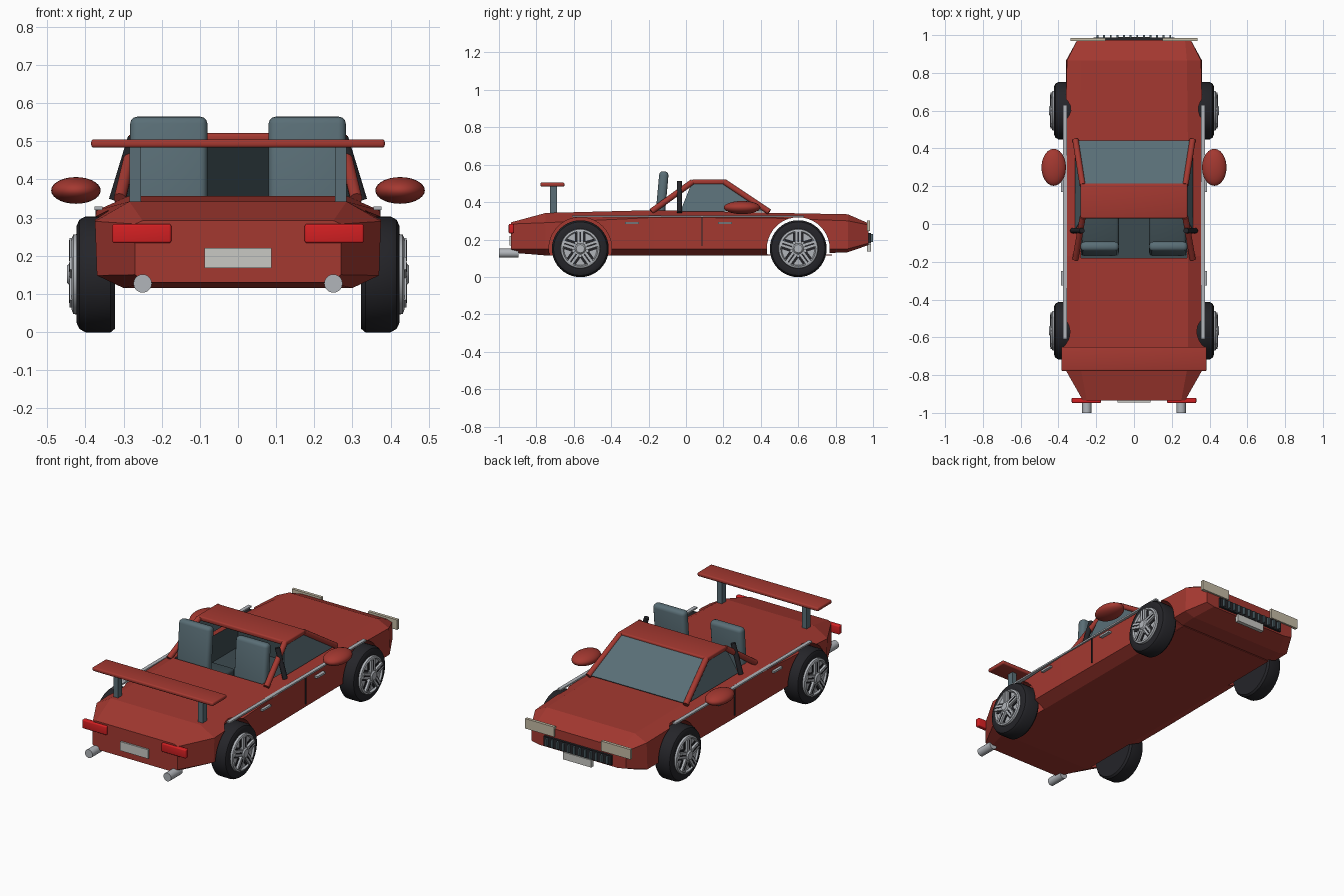
import bpy, bmesh, math
from mathutils import Vector, Matrix

old = bpy.data.objects.get("Cube")
if old:
    bpy.data.objects.remove(old, do_unlink=True)


def material(name, r, g, b):
    m = bpy.data.materials.new(name)
    m.use_nodes = True
    m.diffuse_color = (r, g, b, 1)
    m.node_tree.nodes["Principled BSDF"].inputs["Base Color"].default_value = (r, g, b, 1)
    return m


RED = material("body red", .37, .040, .030)
LAMP = material("lamp red", .65, .014, .016)
SLATE = material("slate", .10, .155, .18)
DARK = material("cabin dark", .045, .07, .08)
BLACK = material("rubber black", .018, .018, .022)
SILVER = material("silver", .44, .46, .49)
PLATE = material("plate grey", .58, .58, .55)
CREAM = material("lamp cream", .56, .50, .38)
SIDES = ((1, "left"), (-1, "right"))


def finish(name, bm, mat, smooth=False):
    bmesh.ops.recalc_face_normals(bm, faces=bm.faces)
    me = bpy.data.meshes.new(name)
    bm.to_mesh(me)
    bm.free()
    ob = bpy.data.objects.new(name, me)
    bpy.context.collection.objects.link(ob)
    me.materials.append(mat)
    if smooth:
        activate(ob)
        bpy.ops.object.shade_smooth_by_angle(angle=math.radians(35))
    return ob


def activate(ob):
    bpy.ops.object.select_all(action='DESELECT')
    ob.select_set(True)
    bpy.context.view_layer.objects.active = ob


def box(name, x, y, z, mat, bevel=0, tilt=0):
    """Box from (low, high) ranges, tilted about its own x axis."""
    bm = bmesh.new()
    lo, hi = Vector((x[0], y[0], z[0])), Vector((x[1], y[1], z[1]))
    bmesh.ops.create_cube(bm, size=1)
    bmesh.ops.scale(bm, vec=hi - lo, verts=bm.verts)
    if bevel:
        bmesh.ops.bevel(bm, geom=bm.edges[:], offset=bevel, segments=3, profile=.5, affect='EDGES')
    bmesh.ops.transform(bm, matrix=Matrix.Translation((lo + hi) / 2) @ Matrix.Rotation(tilt, 4, 'X'), verts=bm.verts)
    return finish(name, bm, mat, bevel > 0)


def mirrored(s, x):
    return sorted((s * x[0], s * x[1]))


def rod(name, p, q, r, mat, sides=12):
    p, q = Vector(p), Vector(q)
    bm = bmesh.new()
    rot = (q - p).to_track_quat('Z', 'Y').to_matrix().to_4x4()
    bmesh.ops.create_cone(bm, cap_ends=True, segments=sides, radius1=r, radius2=r,
                          depth=(q - p).length, matrix=Matrix.Translation((p + q) / 2) @ rot)
    return finish(name, bm, mat, True)


def pane(name, corners, mat):
    bm = bmesh.new()
    bm.faces.new([bm.verts.new(c) for c in corners])
    ob = finish(name, bm, mat)
    mod = ob.modifiers.new("thickness", 'SOLIDIFY')
    mod.thickness = .006
    mod.offset = 0
    return ob


def lathe(name, profile, centre, s, mat, steps=40):
    """Spin a (radius, x) outline around the wheel axle."""
    bm = bmesh.new()
    rings = []
    for r, x in profile:
        rings.append([bm.verts.new((s * x, centre[0] + r * math.cos(a), centre[1] + r * math.sin(a)))
                      for a in (2 * math.pi * i / steps for i in range(steps))])
    for a, b in zip(rings, rings[1:]):
        for i in range(steps):
            j = (i + 1) % steps
            bm.faces.new((a[i], a[j], b[j], b[i]))
    bm.faces.new(rings[0])
    bm.faces.new(rings[-1])
    return finish(name, bm, mat, True)


# Body: sections of (y, then half width and height at sill, lower side, shoulder, deck)
STATIONS = [
    (-.935, (.24, .13), (.27, .15), (.27, .283), (.25, .292)),
    (-.75, (.30, .115), (.37, .148), (.375, .29), (.285, .342)),
    (-.17, (.30, .115), (.37, .148), (.372, .318), (.285, .357)),
    (.45, (.30, .115), (.365, .148), (.365, .315), (.285, .343)),
    (.865, (.30, .132), (.36, .15), (.355, .30), (.28, .335)),
    (.975, (.25, .17), (.30, .18), (.30, .278), (.27, .287)),
]
bm = bmesh.new()
loops = []
for y, *pts in STATIONS:
    outline = pts + [(-x, z) for x, z in reversed(pts)]
    loops.append([bm.verts.new((x, y, z)) for x, z in outline])
for a, b in zip(loops, loops[1:]):
    for i in range(len(a)):
        j = (i + 1) % len(a)
        bm.faces.new((a[i], a[j], b[j], b[i]))
bm.faces.new(loops[0])
bm.faces.new(loops[-1])
body = finish("body", bm, RED)

# Cut the wheel arches and the cabin
REAR, FRONT, AXLE, ARCH = -.565, .60, .151, .168
cutters = [rod("front_arch_cut", (-.6, FRONT, AXLE), (.6, FRONT, AXLE), ARCH, RED, 40),
           box("cabin_cut", (-.28, .28), (-.18, .40), (.20, .6), RED)]
for s, side in SIDES:
    cutters.append(rod(side + "_rear_arch_cut", (s * .3, REAR, AXLE), (s * .6, REAR, AXLE), ARCH, RED, 40))
for cutter in cutters:
    mod = body.modifiers.new("cut", 'BOOLEAN')
    mod.operation = 'DIFFERENCE'
    mod.solver = 'EXACT'
    mod.object = cutter
    activate(body)
    bpy.ops.object.modifier_apply(modifier=mod.name)
    bpy.data.objects.remove(cutter, do_unlink=True)
body.data.materials.clear()
body.data.materials.append(RED)
body.data.materials.append(DARK)
for f in body.data.polygons:
    c = f.center
    inside = abs(c.x) < .2805 and -.181 < c.y < .401 and .199 < c.z < .335
    f.material_index = 1 if inside else 0
    f.use_smooth = False
box("front_floor", (-.30, .30), (.42, .78), (.115, .121), RED)

# Windscreen, roof strip and pillars
pane("windscreen", [(-.30, .44, .35), (.30, .44, .35), (.265, .21, .508), (-.265, .21, .508)], SLATE)
box("roof_strip", (-.283, .283), (.03, .215), (.495, .521), RED, .008)
for s, side in SIDES:
    rod(side + "_front_pillar", (s * .31, .445, .348), (s * .272, .205, .508), .016, RED)
    rod(side + "_rear_pillar", (s * .31, -.185, .35), (s * .272, .035, .508), .016, RED)
    rod(side + "_door_post", (s * .325, -.035, .345), (s * .275, -.035, .51), .014, BLACK)
    pane(side + "_side_glass", [(s * .31, -.03, .35), (s * .31, .42, .35),
                                (s * .275, .205, .5), (s * .275, .03, .5)], SLATE)

# Seats
for s, side in SIDES:
    box(side + "_seat_back", mirrored(s, (.08, .283)), (-.157, -.107), (.23, .565), SLATE, .02, -.09)
    box(side + "_seat_cushion", mirrored(s, (.08, .275)), (-.14, .09), (.2, .25), DARK, .015)

# Wheels
TYRE = [(.10, .323), (.143, .323), (.152, .334), (.152, .40), (.143, .416), (.128, .423), (.104, .42), (.10, .41)]
RIM = [(.09, .40), (.106, .42), (.104, .432), (.094, .436), (.088, .426), (.03, .426)]
HUB = [(.03, .42), (.03, .441), (.022, .449), (.008, .449)]
for end, y in (("rear", REAR), ("front", FRONT)):
    for s, side in SIDES:
        name = side + "_" + end
        lathe(name + "_tyre", TYRE, (y, AXLE), s, BLACK)
        lathe(name + "_rim", RIM, (y, AXLE), s, SILVER)
        lathe(name + "_hub", HUB, (y, AXLE), s, SILVER, 16)
        for i in range(5):
            turn = Matrix.Translation((0, y, AXLE)) @ Matrix.Rotation(2 * math.pi * i / 5, 4, 'X')
            parts = [box(name + "_spoke", mirrored(s, (.424, .442)), (-.017, .017), (.02, .095), SILVER),
                     box(name + "_spoke_slot", mirrored(s, (.44, .4435)), (-.004, .004), (.035, .09), BLACK)]
            for k in (-1, 1):
                parts.append(box(name + "_rim_gap", mirrored(s, (.424, .429)),
                                 mirrored(k, (.017, .029)), (.037, .084), BLACK))
            for part in parts:
                part.data.transform(turn)

# Door mirrors, trim, handles and door seams
for s, side in SIDES:
    bm = bmesh.new()
    bmesh.ops.create_uvsphere(bm, u_segments=24, v_segments=14, radius=1)
    bmesh.ops.scale(bm, vec=(.065, .098, .035), verts=bm.verts)
    bmesh.ops.translate(bm, vec=(s * .425, .30, .371), verts=bm.verts)
    finish(side + "_mirror", bm, RED, True)
    box(side + "_trim", mirrored(s, (.355, .376)), (-.61, .63), (.32, .329), SILVER)
    box(side + "_door_seam", mirrored(s, (.36, .374)), (.083, .088), (.165, .32), BLACK)
    for y in (-.325, .17):
        box(side + "_handle", mirrored(s, (.365, .387)), (y, y + .075), (.283, .294), SILVER)

# Rear wing
box("wing", (-.385, .385), (-.778, -.65), (.483, .505), RED, .008)
for s, side in SIDES:
    box(side + "_wing_support", mirrored(s, (.255, .285)), (-.727, -.69), (.33, .49), SLATE)

# Rear lamps, exhausts and plate
for s, side in SIDES:
    box(side + "_tail_lamp", mirrored(s, (.175, .33)), (-.948, -.92), (.233, .283), LAMP, .006)
    rod(side + "_exhaust", (s * .25, -1, .127), (s * .25, -.895, .127), .024, SILVER, 20)
box("rear_plate", (-.088, .088), (-.945, -.93), (.168, .22), PLATE)

# Nose: headlamps, grille and plate
for s, side in SIDES:
    box(side + "_headlamp", mirrored(s, (.15, .335)), (.968, .985), (.245, .302), CREAM)
box("grille", (-.215, .215), (.965, .988), (.18, .235), BLACK)
for i in range(12):
    x = -.193 + i * .035
    box("grille_bar", (x - .005, x + .005), (.98, 1), (.186, .229), SLATE)
box("front_plate", (-.09, .09), (.968, .99), (.135, .177), PLATE)
